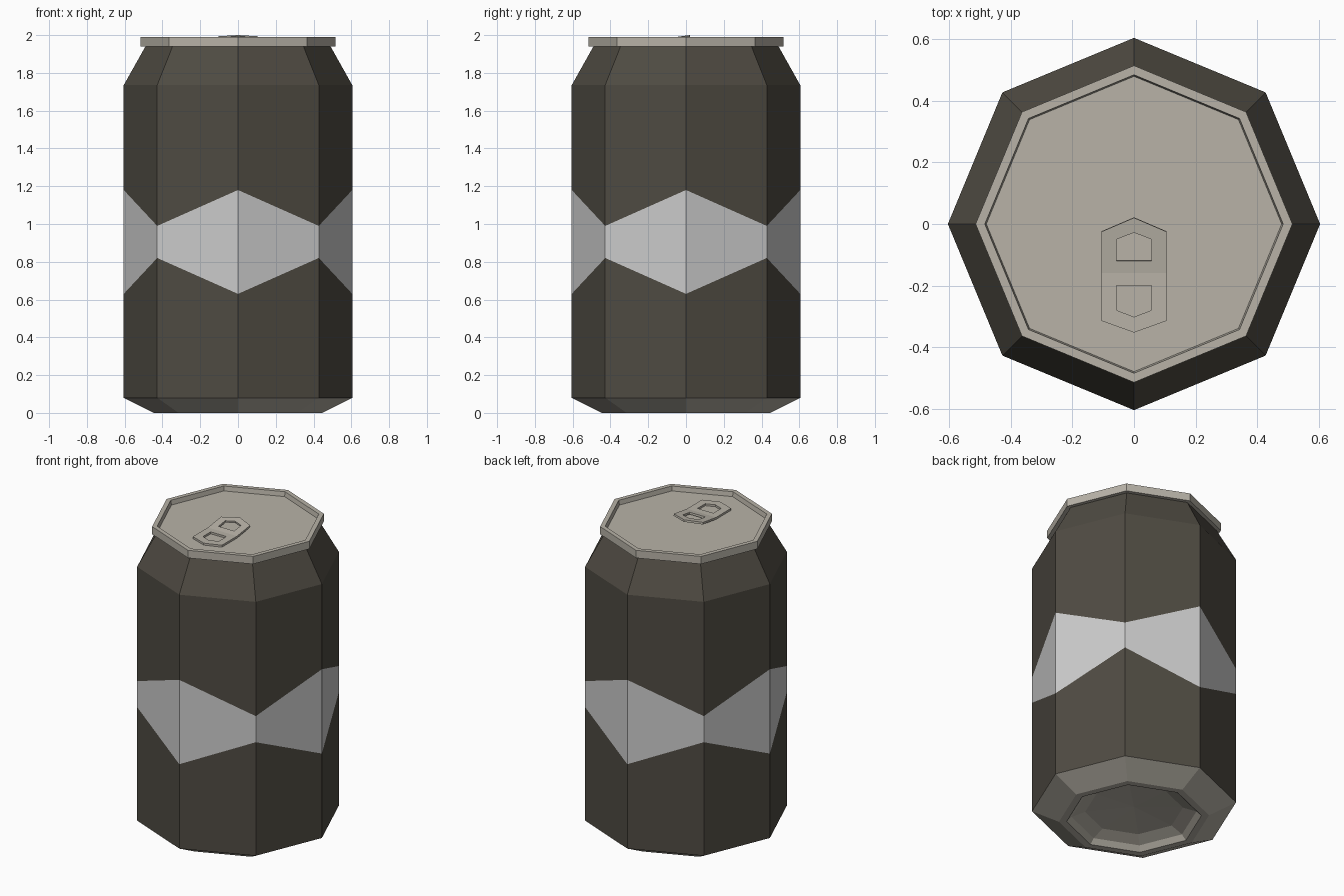
import bpy, bmesh, math

if "Cube" in bpy.data.objects:
    bpy.data.objects.remove(bpy.data.objects["Cube"])

SIDES = 8


def material(name, rgb):
    m = bpy.data.materials.new(name)
    m.diffuse_color = (*rgb, 1)
    m.use_nodes = True
    m.node_tree.nodes["Principled BSDF"].inputs["Base Color"].default_value = m.diffuse_color
    return m


METAL = material("metal", (0.48, 0.45, 0.39))
DARK = material("dark_paint", (0.078, 0.07, 0.055))
WHITE = material("white_paint", (0.8, 0.8, 0.78))


def finish(name, bm, mat):
    mesh = bpy.data.meshes.new(name)
    bm.to_mesh(mesh)
    bm.free()
    mesh.materials.append(mat)
    obj = bpy.data.objects.new(name, mesh)
    bpy.context.collection.objects.link(obj)
    return obj


def lathe(name, profile, mat):
    """Eight-sided lathe; profile rows are (radius, z) or (radius, z at even corners, z at odd corners)."""
    bm = bmesh.new()
    rings = []
    for r, *z in profile:
        if r == 0:
            rings.append([bm.verts.new((0, 0, z[0]))] * SIDES)
            continue
        rings.append([bm.verts.new((r * math.cos(math.tau * i / SIDES),
                                    r * math.sin(math.tau * i / SIDES),
                                    z[i % len(z)])) for i in range(SIDES)])
    for a, b in zip(rings, rings[1:]):
        for i in range(SIDES):
            j = (i + 1) % SIDES
            bm.faces.new(list(dict.fromkeys((a[i], a[j], b[j], b[i]))))
    return finish(name, bm, mat)


# Can shell, from the domed base up to the recessed lid
R = 0.605
lathe("base", [(0, 0.08), (0.29, 0.06), (0.37, 0.03), (0.40, 0), (0.445, 0), (R, 0.08)], METAL)
lathe("lower_body", [(R, 0.08), (R, 0.63, 0.82)], DARK)
lathe("zigzag_band", [(R, 0.63, 0.82), (R, 1.18, 0.99)], WHITE)
lathe("upper_body", [(R, 1.18, 0.99), (R, 1.735), (0.49, 1.94)], DARK)
lathe("lid", [(0.49, 1.94), (0.515, 1.94), (0.515, 1.99), (0.485, 1.99),
              (0.48, 1.96), (0, 1.96)], METAL)

# Pull tab: two framed openings meeting at a bend, the rear half tilted up
BEND = -0.16
bm = bmesh.new()


def tab_half(outer_y, hole_y, slope):
    def loop(w, ys):
        near, side, tip = ys
        pts = [(w, near), (w, side), (0, tip), (-w, side), (-w, near)]
        return [bm.verts.new((x, y, 1.975 + slope * (y - BEND))) for x, y in pts]
    outer, hole = loop(0.105, outer_y), loop(0.057, hole_y)
    for i in range(5):
        j = (i + 1) % 5
        f = bm.faces.new((outer[i], outer[j], hole[j], hole[i]))
        f.normal_update()
        if f.normal.z < 0:
            f.normal_flip()


tab_half((BEND, -0.025, 0.02), (-0.12, -0.05, -0.028), 0.139)
tab_half((BEND, -0.315, -0.353), (-0.20, -0.28, -0.302), 0)
bmesh.ops.remove_doubles(bm, verts=bm.verts, dist=0.0001)
tab = finish("pull_tab", bm, METAL)
solid = tab.modifiers.new("thickness", "SOLIDIFY")
solid.thickness = 0.013
solid.offset = -1
